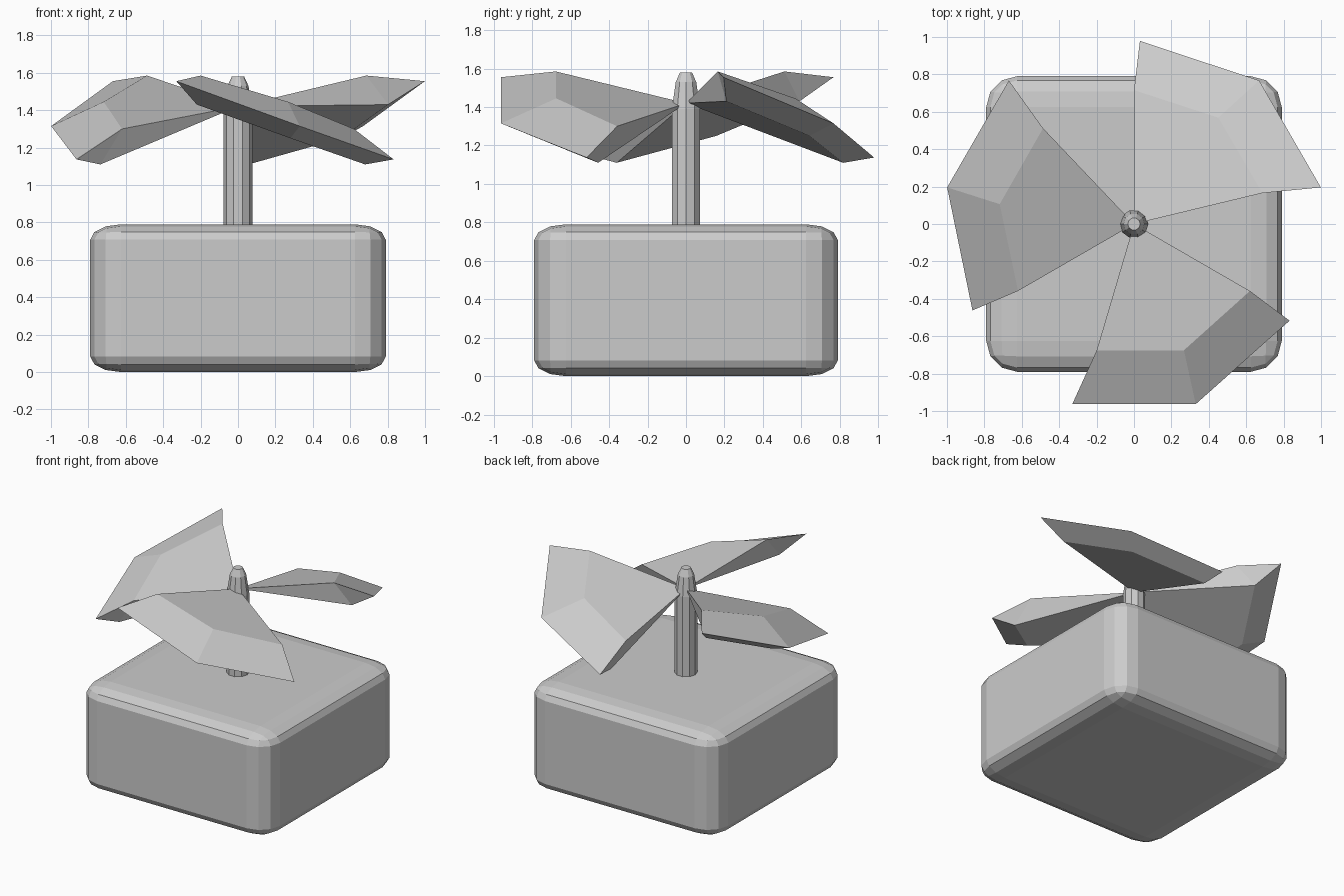
import bpy, bmesh
from math import pi
from mathutils import Matrix

if "Cube" in bpy.data.objects:
    bpy.data.objects.remove(bpy.data.objects["Cube"])


def finish(name, bm):
    bmesh.ops.recalc_face_normals(bm, faces=bm.faces)
    mesh = bpy.data.meshes.new(name)
    bm.to_mesh(mesh)
    bm.free()
    obj = bpy.data.objects.new(name, mesh)
    bpy.context.collection.objects.link(obj)
    return obj


# Base: bevelled cube squashed to half height
bm = bmesh.new()
bmesh.ops.create_cube(bm, size=1.58)
bmesh.ops.bevel(bm, geom=bm.edges[:], offset=0.165, segments=3, profile=0.5, affect='EDGES')
bmesh.ops.scale(bm, vec=(1, 1, 0.5), verts=bm.verts)
bmesh.ops.translate(bm, vec=(0, 0, 0.395), verts=bm.verts)
finish("base_block", bm)

# Shaft: ten-sided lathe with a tapered tip
bm = bmesh.new()
SIDES = 10
rings = []
for r, z in [(0.077, 0.77), (0.077, 1.39), (0.056, 1.53), (0.033, 1.58)]:
    ring = bmesh.ops.create_circle(
        bm, segments=SIDES, radius=r,
        matrix=Matrix.Translation((0, 0, z)) @ Matrix.Rotation(pi / 2, 4, 'Z'))["verts"]
    rings.append(ring)
for a, b in zip(rings, rings[1:]):
    for i in range(SIDES):
        j = (i + 1) % SIDES
        bm.faces.new((a[i], a[j], b[j], b[i]))
bm.faces.new(rings[0])
bm.faces.new(rings[-1])
finish("shaft", bm)

# Blade: upper panel, thin outer rim and lower panel meeting at the root
ROOT = (0, 0, 1.42)
UPPER = [(-0.2, -0.677, 1.585), (0.267, -0.675, 1.445), (0.62, -0.358, 1.3)]
RIM = [(-0.33, -0.963, 1.555), (0.33, -0.963, 1.315), (0.832, -0.517, 1.137)]
LOWER = [(-0.22, -0.8, 1.43), (0.28, -0.8, 1.25), (0.68, -0.457, 1.11)]


def blade(name, angle):
    bm = bmesh.new()
    root = bm.verts.new(ROOT)
    up, rim, low = [[bm.verts.new(p) for p in row] for row in (UPPER, RIM, LOWER)]
    bm.faces.new([root] + up)
    bm.faces.new([root] + low)
    for i in (0, 1):
        bm.faces.new((up[i], rim[i], rim[i + 1], up[i + 1]))
        bm.faces.new((rim[i], low[i], low[i + 1], rim[i + 1]))
    for i in (0, 2):
        bm.faces.new((up[i], rim[i], low[i]))
        bm.faces.new((root, up[i], low[i]))
    bmesh.ops.rotate(bm, verts=bm.verts, cent=(0, 0, 0),
                     matrix=Matrix.Rotation(angle, 3, 'Z'))
    finish(name, bm)


for k, side in enumerate(("front", "right", "left")):
    blade("blade_" + side, k * 2 * pi / 3)
